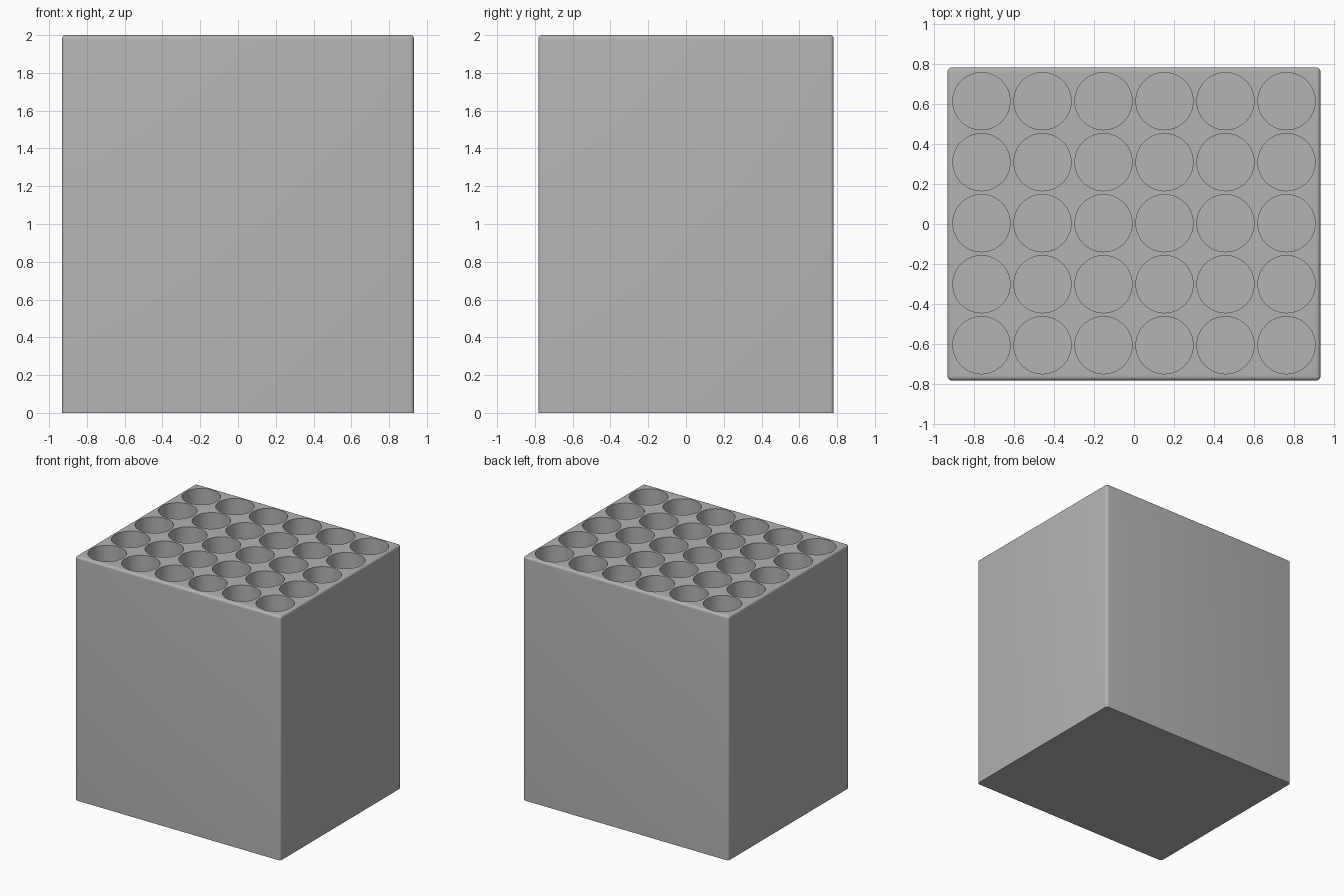
import bpy
import bmesh
import math
from mathutils import Matrix, Vector

WIDTH, DEPTH, HEIGHT = 1.864, 1.564, 2.0
PITCH, RADIUS, FLOOR = 0.305, 0.143, 0.05
COLUMNS, ROWS = 6, 5
ROW_SHIFT = 0.004

cube = bpy.data.objects.get("Cube")
if cube:
    bpy.data.objects.remove(cube, do_unlink=True)


def make_object(name, bm):
    mesh = bpy.data.meshes.new(name)
    bm.to_mesh(mesh)
    bm.free()
    obj = bpy.data.objects.new(name, mesh)
    bpy.context.collection.objects.link(obj)
    return obj


# Plain grey material
grey = bpy.data.materials.new("light_grey")
grey.use_nodes = True
colour = (0.45, 0.45, 0.45, 1)
grey.diffuse_color = colour
grey.node_tree.nodes["Principled BSDF"].inputs["Base Color"].default_value = colour

# Block with rounded top and upright edges, sharp at the base
bm = bmesh.new()
bmesh.ops.create_cube(bm, size=1, matrix=Matrix.Translation((0, 0, HEIGHT / 2))
                      @ Matrix.Diagonal((WIDTH, DEPTH, HEIGHT, 1)))
rounded = [e for e in bm.edges if max(v.co.z for v in e.verts) > HEIGHT / 2]
bmesh.ops.bevel(bm, geom=rounded, offset=0.02, segments=5, profile=0.5,
                affect='EDGES', clamp_overlap=True)
block = make_object("holder_block", bm)
block.data.materials.append(grey)

# Grid of round bores, cut from the top down to a thin floor
bm = bmesh.new()
bore_length = HEIGHT - FLOOR + 0.1
for column in range(COLUMNS):
    for row in range(ROWS):
        centre = Vector(((column - (COLUMNS - 1) / 2) * PITCH,
                         (row - (ROWS - 1) / 2) * PITCH + ROW_SHIFT,
                         FLOOR + bore_length / 2))
        bmesh.ops.create_cone(bm, cap_ends=True, segments=64, radius1=RADIUS,
                              radius2=RADIUS, depth=bore_length,
                              matrix=Matrix.Translation(centre))
cutter = make_object("bore_cutter", bm)
cutter.data.materials.append(grey)
cutter.hide_render = True

bores = block.modifiers.new("bores", 'BOOLEAN')
bores.operation = 'DIFFERENCE'
bores.solver = 'EXACT'
bores.object = cutter

# Bake the cut, drop the helper and smooth the curved faces
bpy.ops.object.select_all(action='DESELECT')
block.select_set(True)
bpy.context.view_layer.objects.active = block
bpy.ops.object.modifier_apply(modifier=bores.name)
bpy.data.objects.remove(cutter, do_unlink=True)
bpy.ops.object.shade_smooth_by_angle(angle=math.radians(30))
